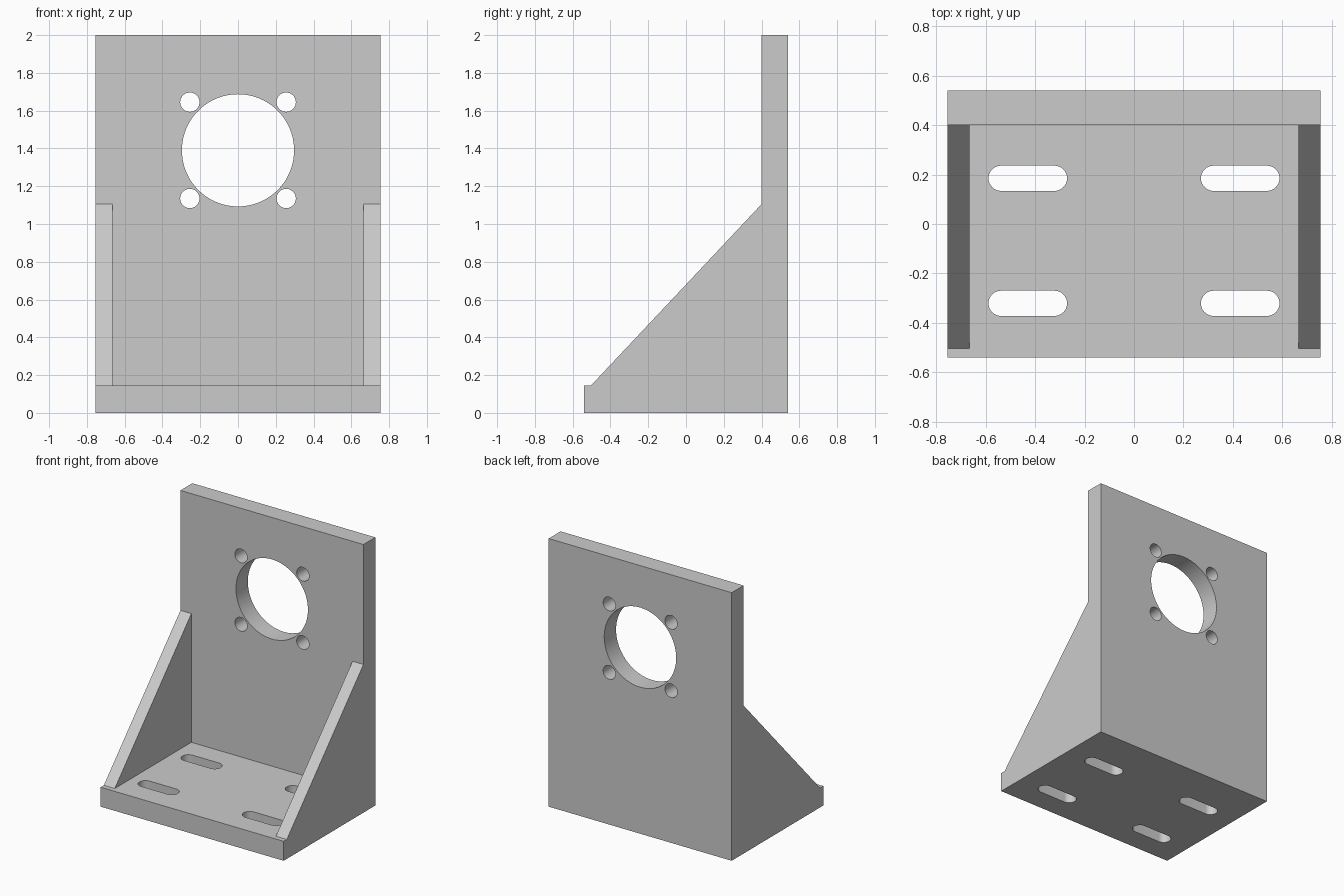
import bpy
import bmesh
import math
from mathutils import Matrix

cube = bpy.data.objects.get("Cube")
if cube:
    bpy.data.objects.remove(cube, do_unlink=True)

# Overall sizes
HALF_W, HALF_D, HEIGHT = 0.755, 0.54, 2.0
BASE_T, WALL_FRONT, RIB_IN = 0.145, 0.40, 0.665

metal = bpy.data.materials.new("plain grey")
metal.use_nodes = True
grey = (0.6, 0.6, 0.6, 1)
metal.diffuse_color = grey
metal.node_tree.nodes["Principled BSDF"].inputs["Base Color"].default_value = grey


def rectangle(x0, x1, y0, y1):
    return [(x0, y0), (x1, y0), (x1, y1), (x0, y1)]


def slot(cx, cy, radius, straight=0.0, steps=24):
    """Round hole, or a slot when its straight part is not zero."""
    points = []
    for side in (1, -1):
        start = -math.pi / 2 if side == 1 else math.pi / 2
        for i in range(steps + 1 if straight else steps):
            a = start + math.pi * i / steps
            points.append((cx + side * straight / 2 + radius * math.cos(a),
                           cy + radius * math.sin(a)))
    return points


def plate(name, outlines, thickness, matrix):
    """Filled outline with holes, given thickness and placed by a matrix."""
    curve = bpy.data.curves.new(name, 'CURVE')
    curve.dimensions = '2D'
    curve.fill_mode = 'BOTH'
    curve.extrude = thickness / 2
    for outline in outlines:
        spline = curve.splines.new('POLY')
        spline.points.add(len(outline) - 1)
        for point, (x, y) in zip(spline.points, outline):
            point.co = (x, y, 0, 1)
        spline.use_cyclic_u = True
    obj = bpy.data.objects.new(name, curve)
    bpy.context.collection.objects.link(obj)
    bpy.ops.object.select_all(action='DESELECT')
    obj.select_set(True)
    bpy.context.view_layer.objects.active = obj
    bpy.ops.object.convert(target='MESH')
    obj = bpy.context.view_layer.objects.active
    obj.name = name

    # Weld the caps to the walls and place the part
    mesh = obj.data
    bm = bmesh.new()
    bm.from_mesh(mesh)
    bm.transform(matrix)
    bmesh.ops.remove_doubles(bm, verts=bm.verts, dist=0.0001)
    bmesh.ops.recalc_face_normals(bm, faces=bm.faces)
    bm.to_mesh(mesh)
    bm.free()
    mesh.materials.clear()
    mesh.materials.append(metal)
    bpy.ops.object.shade_smooth_by_angle(angle=math.radians(30))
    return obj


# Base plate with four mounting slots
slots = [slot(sx * 0.43, y, 0.051, 0.216) for sx in (-1, 1) for y in (0.185, -0.321)]
plate("base_plate", [rectangle(-HALF_W, HALF_W, -HALF_D, WALL_FRONT)] + slots,
      BASE_T, Matrix.Translation((0, 0, BASE_T / 2)))

# Upright plate with a large bore and four screw holes
BORE_Z = 1.39
holes = [slot(0, BORE_Z, 0.297, steps=40)]
holes += [slot(sx * 0.255, BORE_Z + sz * 0.255, 0.051) for sx in (-1, 1) for sz in (-1, 1)]
upright = Matrix.Translation((0, (WALL_FRONT + HALF_D) / 2, 0)) @ Matrix.Rotation(math.pi / 2, 4, 'X')
plate("upright_plate", [rectangle(-HALF_W, HALF_W, 0, HEIGHT)] + holes,
      HALF_D - WALL_FRONT, upright)

# Triangular side ribs: profile x -> y, profile y -> z, thickness -> x
triangle = [(-0.503, BASE_T), (WALL_FRONT, BASE_T), (WALL_FRONT, 1.105)]
sideways = Matrix(((0, 0, 1, 0), (1, 0, 0, 0), (0, 1, 0, 0), (0, 0, 0, 1)))
for side, name in ((1, "left_rib"), (-1, "right_rib")):
    place = Matrix.Translation((side * (RIB_IN + HALF_W) / 2, 0, 0)) @ sideways
    plate(name, [triangle], HALF_W - RIB_IN, place)
